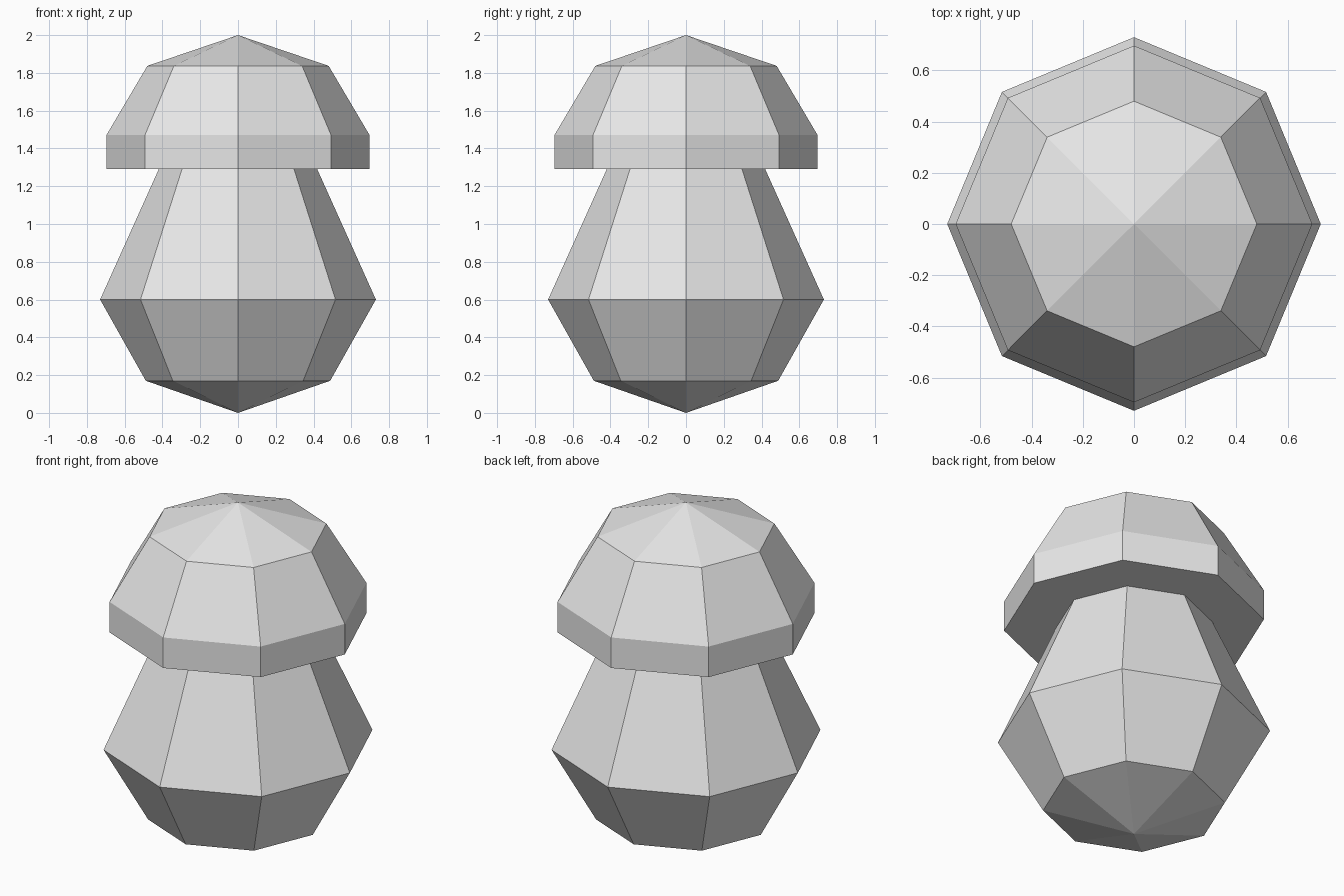
import bpy
import bmesh
from math import cos, sin, tau

SIDES = 8

cube = bpy.data.objects.get("Cube")
if cube:
    bpy.data.objects.remove(cube, do_unlink=True)

grey = bpy.data.materials.new("light grey")
grey.use_nodes = True
grey.diffuse_color = (0.8, 0.8, 0.8, 1)
grey.node_tree.nodes["Principled BSDF"].inputs["Base Color"].default_value = (0.8, 0.8, 0.8, 1)


def lathe(name, profile):
    """Turn a (radius, height) profile, listed bottom to top, into a closed faceted solid."""
    bm = bmesh.new()
    rings = []
    for r, z in profile:
        if r == 0:
            rings.append([bm.verts.new((0, 0, z))] * SIDES)
        else:
            rings.append([bm.verts.new((r * cos(tau * i / SIDES), r * sin(tau * i / SIDES), z))
                          for i in range(SIDES)])
    for low, high in zip(rings, rings[1:]):
        for i in range(SIDES):
            j = (i + 1) % SIDES
            corners = dict.fromkeys((low[i], low[j], high[j], high[i]))
            bm.faces.new(list(corners))
    # Close flat ends
    for ring in (rings[0], rings[-1]):
        if ring[0] is not ring[1]:
            bm.faces.new(ring)
    bmesh.ops.recalc_face_normals(bm, faces=bm.faces)
    mesh = bpy.data.meshes.new(name)
    bm.to_mesh(mesh)
    bm.free()
    mesh.materials.append(grey)
    obj = bpy.data.objects.new(name, mesh)
    bpy.context.collection.objects.link(obj)
    return obj


# Bulbous stem, tapering up into the cap
lathe("stem", [(0, 0), (0.488, 0.17), (0.73, 0.6), (0.415, 1.3)])

# Domed cap with an upright rim and a flat underside
lathe("cap", [(0.697, 1.29), (0.697, 1.47), (0.48, 1.837), (0, 2)])
